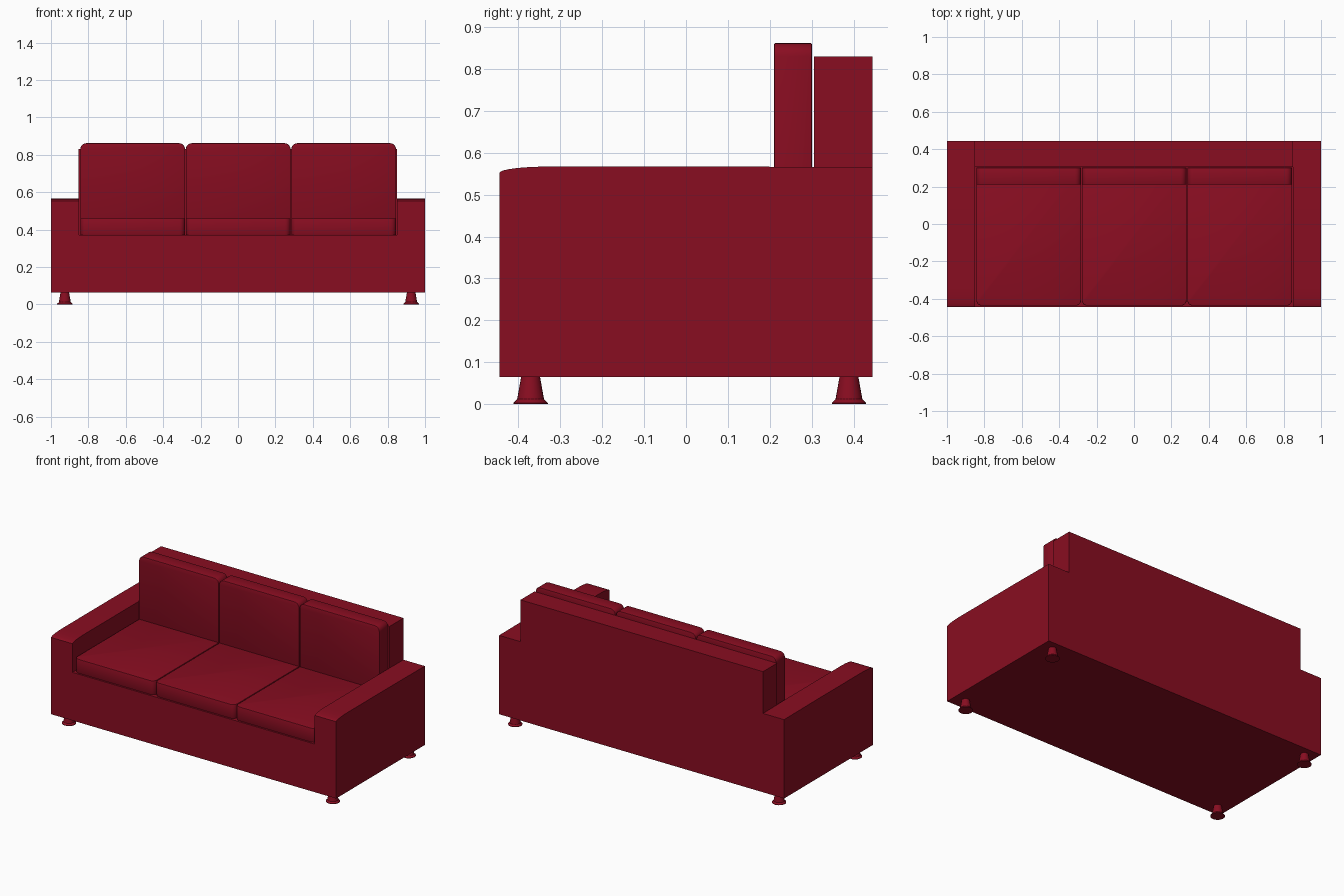
import bpy, bmesh, math
from mathutils import Vector

if "Cube" in bpy.data.objects:
    bpy.data.objects.remove(bpy.data.objects["Cube"])

red = bpy.data.materials.new("deep red fabric")
red.diffuse_color = (0.25, 0.004, 0.015, 1)
red.use_nodes = True
red.node_tree.nodes["Principled BSDF"].inputs["Base Color"].default_value = red.diffuse_color


def prism(name, outline, extrude, soften=0.0):
    """Extrude a flat 3D outline along a vector, optionally softening its rims."""
    bm = bmesh.new()
    base = bm.faces.new([bm.verts.new(p) for p in outline])
    ext = bmesh.ops.extrude_face_region(bm, geom=[base], use_keep_orig=True)
    moved = [g for g in ext["geom"] if isinstance(g, bmesh.types.BMVert)]
    bmesh.ops.translate(bm, verts=moved, vec=Vector(extrude))
    bmesh.ops.recalc_face_normals(bm, faces=bm.faces[:])
    if soften:
        rims = [e for e in bm.edges if len(e.link_faces) == 2
                and any(len(f.verts) > 4 for f in e.link_faces)]
        bmesh.ops.bevel(bm, geom=rims, offset=soften, segments=2,
                        profile=0.5, affect='EDGES')
    return finish(name, bm)


def finish(name, bm):
    me = bpy.data.meshes.new(name)
    bm.to_mesh(me)
    bm.free()
    me.materials.append(red)
    ob = bpy.data.objects.new(name, me)
    bpy.context.collection.objects.link(ob)
    for o in bpy.context.selected_objects:
        o.select_set(False)
    ob.select_set(True)
    bpy.context.view_layer.objects.active = ob
    bpy.ops.object.shade_smooth_by_angle(angle=math.radians(30))
    return ob


def box(name, x0, x1, y0, y1, z0, z1):
    return prism(name, [(x0, y0, z0), (x1, y0, z0), (x1, y1, z0), (x0, y1, z0)],
                 (0, 0, z1 - z0))


def rounded(u0, u1, v0, v1, r, n=5):
    """Rectangle whose two corners at v1 are rounded."""
    pts = [(u0, v0), (u1, v0)]
    for cu, start in ((u1 - r, 0), (u0 + r, 90)):
        for i in range(n + 1):
            a = math.radians(start + 90 * i / n)
            pts.append((cu + r * math.cos(a), v1 - r + r * math.sin(a)))
    return pts


# Base under the seat, and the backrest
box("seat_base", -0.85, 0.85, -0.445, 0.305, 0.065, 0.37)
box("backrest", -0.852, 0.85, 0.305, 0.445, 0.065, 0.83)

# Arms: side profile with a gently rolled front top edge
roll = [(-0.33 - 0.115 * math.sin(a), 0.552 + 0.015 * math.cos(a))
        for a in [math.radians(90 * i / 8) for i in range(9)]]
arm = [(-0.445, 0.065), (0.445, 0.065), (0.445, 0.565), (0.15, 0.567)] + roll
for side, x in (("left", -1.0), ("right", 0.85)):
    prism(side + "_arm", [(x, y, z) for y, z in arm], (0.15, 0, 0))

# Three seat cushions and three back cushions
for i, x in enumerate((-0.563, 0.001, 0.565)):
    w = 0.28
    seat = rounded(x - w, x + w, -0.302, 0.437, 0.03)
    prism(f"seat_cushion_{i + 1}", [(u, -v, 0.37) for u, v in seat],
          (0, 0, 0.09), 0.004)
    back = rounded(x - w, x + w, 0.455, 0.862, 0.032)
    prism(f"back_cushion_{i + 1}", [(u, 0.21, v) for u, v in back],
          (0, 0.091, 0), 0.004)

# Turned legs with a flared foot
leg = [(0.041, 0.0), (0.041, 0.003), (0.032, 0.012), (0.022, 0.068)]
N = 24
for fb, y in (("front", -0.371), ("rear", 0.389)):
    for side, x in (("left", -0.926), ("right", 0.926)):
        bm = bmesh.new()
        rings = [[bm.verts.new((x + r * math.cos(2 * math.pi * k / N),
                                y + r * math.sin(2 * math.pi * k / N), z))
                  for k in range(N)] for r, z in leg]
        for a, b in zip(rings, rings[1:]):
            for k in range(N):
                m = (k + 1) % N
                bm.faces.new((a[k], a[m], b[m], b[k]))
        bm.faces.new(rings[0][::-1])
        bm.faces.new(rings[-1])
        finish(f"{fb}_{side}_leg", bm)
